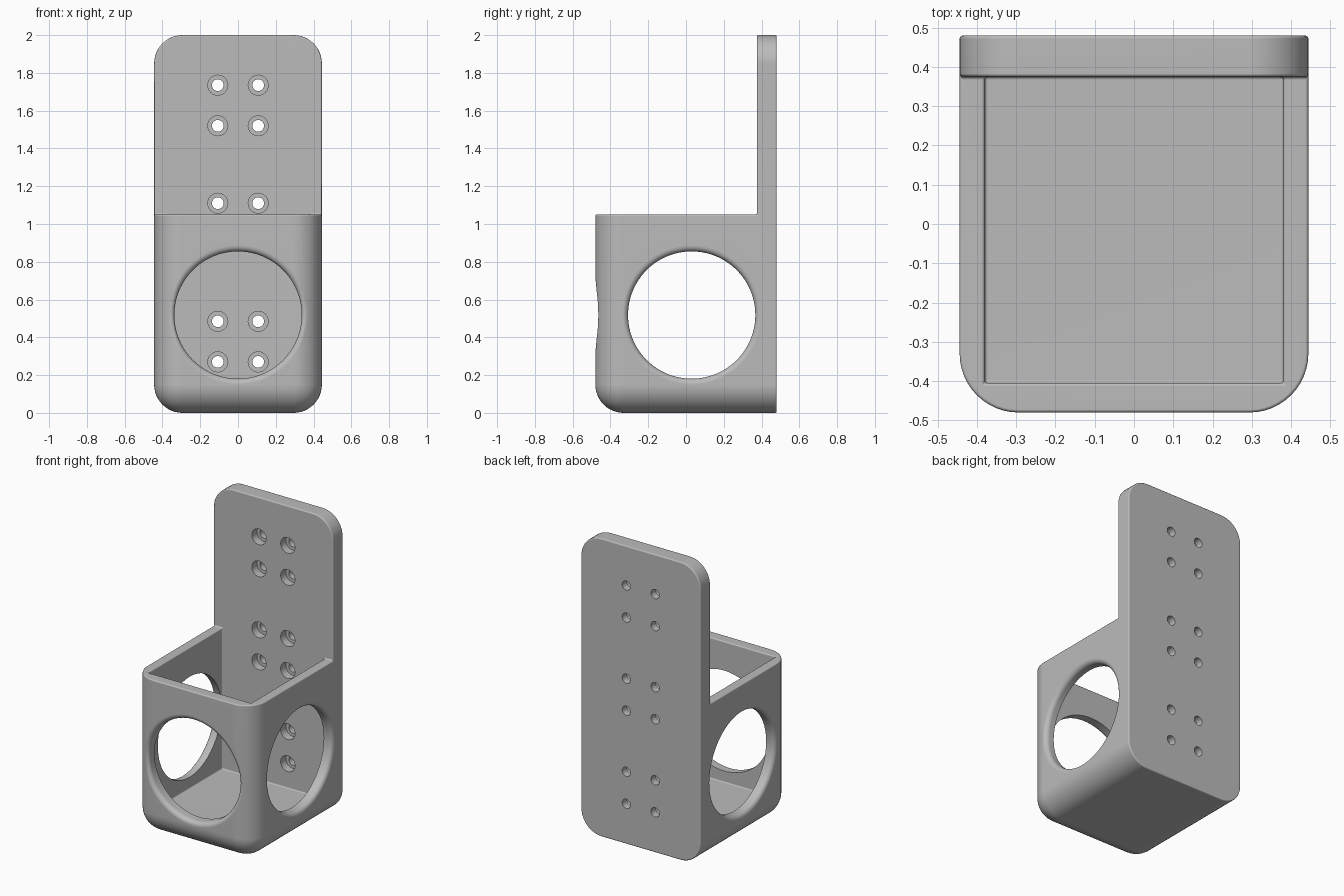
import bpy, bmesh, math
from mathutils import Matrix, Vector

cube = bpy.data.objects.get("Cube")
if cube:
    bpy.data.objects.remove(cube, do_unlink=True)

grey = bpy.data.materials.new("plain_grey")
grey.use_nodes = True
colour = (0.5, 0.5, 0.5, 1)
grey.diffuse_color = colour
grey.node_tree.nodes["Principled BSDF"].inputs["Base Color"].default_value = colour

HALF_W, FRONT, BACK, PLATE_Y = 0.444, -0.48, 0.48, 0.375
RIM, TOP, ROUND, SOFT = 1.05, 2.0, 0.15, 0.008
IN_X, IN_Y, FLOOR = 0.38, -0.405, 0.105
WINDOW_R, ROLL, WINDOW_Z = 0.337, 0.03, 0.518


def finish(bm, name):
    bmesh.ops.recalc_face_normals(bm, faces=bm.faces[:])
    mesh = bpy.data.meshes.new(name)
    bm.to_mesh(mesh)
    bm.free()
    mesh.materials.append(grey)
    obj = bpy.data.objects.new(name, mesh)
    bpy.context.collection.objects.link(obj)
    return obj


def box(lo, hi):
    bm = bmesh.new()
    bmesh.ops.create_cube(bm, size=1)
    for v in bm.verts:
        v.co = [lo[i] if v.co[i] < 0 else hi[i] for i in range(3)]
    return bm


def lathe(bm, profile, matrix, sides, sink=lambda x: 0):
    """Closed solid of (distance, radius) rings along local z, sunk by local x."""
    rings = []
    for d, r in profile:
        ring = []
        for i in range(sides):
            a = math.tau * i / sides
            x, y = r * math.cos(a), r * math.sin(a)
            ring.append(bm.verts.new(matrix @ Vector((x, y, d - sink(x)))))
        rings.append(ring)
    for a, b in zip(rings, rings[1:]):
        for i in range(sides):
            j = (i + 1) % sides
            bm.faces.new((a[i], a[j], b[j], b[i]))
    # Fan caps stay valid when the end ring is not flat
    for ring in (rings[0], rings[-1]):
        centre = bm.verts.new(sum((v.co for v in ring), Vector()) / sides)
        for i in range(sides):
            bm.faces.new((ring[i], ring[(i + 1) % sides], centre))


def apply(obj, mod):
    bpy.context.view_layer.objects.active = obj
    bpy.ops.object.modifier_apply(modifier=mod.name)


def cut(obj, cutter):
    mod = obj.modifiers.new("cut", 'BOOLEAN')
    mod.operation, mod.object, mod.solver = 'DIFFERENCE', cutter, 'EXACT'
    apply(obj, mod)
    bpy.data.objects.remove(cutter, do_unlink=True)


# Solid block with rounded front, bottom and top corners
bm = box((-HALF_W, FRONT, 0), (HALF_W, BACK, TOP))


def big_edge(edge):
    a, b = (v.co for v in edge.verts)
    along_y = abs(a.y - b.y) > 0.1
    front = a.y < 0 and b.y < 0 and min(a.z, b.z) < 0.1
    return along_y or front


bmesh.ops.bevel(bm, geom=[e for e in bm.edges if big_edge(e)], offset=ROUND,
                segments=12, profile=0.5, affect='EDGES')
bracket = finish(bm, "mounting_bracket")

# Remove the space in front of the plate and the inside of the box
bm = box((-0.6, -0.6, RIM), (0.6, PLATE_Y, 2.2))
for co, no in (((-IN_X, 0, 0), (1, 0, 0)), ((IN_X, 0, 0), (1, 0, 0)), ((0, IN_Y, 0), (0, 1, 0))):
    bmesh.ops.bisect_plane(bm, geom=bm.verts[:] + bm.edges[:] + bm.faces[:],
                           plane_co=co, plane_no=no)
opening = [f for f in bm.faces
           if abs(f.calc_center_median().z - RIM) < 0.001
           and abs(f.calc_center_median().x) < 0.1 and f.calc_center_median().y > IN_Y]
for face in bmesh.ops.extrude_discrete_faces(bm, faces=opening)["faces"]:
    for v in face.verts:
        v.co.z = FLOOR
cut(bracket, finish(bm, "inner_space"))

# Merge flat faces, then soften every sharp edge
bm = bmesh.new()
bm.from_mesh(bracket.data)
bmesh.ops.remove_doubles(bm, verts=bm.verts[:], dist=0.0001)
bmesh.ops.dissolve_limit(bm, angle_limit=0.002, verts=bm.verts[:], edges=bm.edges[:])
bm.to_mesh(bracket.data)
bm.free()
soften = bracket.modifiers.new("soften", 'BEVEL')
soften.width, soften.segments = SOFT, 3
soften.limit_method, soften.angle_limit = 'ANGLE', math.radians(40)
soften.use_clamp_overlap = False
apply(bracket, soften)


# Large round windows with a rolled outer lip
def lip(surface):
    arc = [math.pi / 2 * i / 6 for i in range(7)]
    return ([(surface - ROLL + ROLL * math.sin(a), WINDOW_R + ROLL * (1 - math.cos(a)))
             for a in arc] + [(surface + 0.1, WINDOW_R + ROLL)])


def corner_sink(x):
    past = max(0, abs(x) - (HALF_W - ROUND))
    return ROUND - math.sqrt(ROUND ** 2 - past ** 2)


for turn in (-1, 1):
    bm = bmesh.new()
    lathe(bm, [(0.2, WINDOW_R)] + lip(HALF_W),
          Matrix.Translation((0, 0.03, WINDOW_Z)) @ Matrix.Rotation(turn * math.pi / 2, 4, 'Y'), 96)
    cut(bracket, finish(bm, "side_window"))

bm = bmesh.new()
lathe(bm, [(0.2, WINDOW_R)] + lip(-FRONT),
      Matrix.Translation((0, 0, WINDOW_Z)) @ Matrix.Rotation(math.pi / 2, 4, 'X'), 96, corner_sink)
cut(bracket, finish(bm, "front_window"))

# Counterbored screw holes in two columns
bm = bmesh.new()
for z in (0.27, 0.485, 0.895, 1.11, 1.52, 1.735):
    for x in (-0.107, 0.107):
        lathe(bm, [(-0.55, 0.031), (-0.43, 0.031), (-0.43, 0.053), (-0.3, 0.053)],
              Matrix.Translation((x, 0, z)) @ Matrix.Rotation(math.pi / 2, 4, 'X'), 32)
cut(bracket, finish(bm, "screw_holes"))

# Smooth curves, crisp edges, flat panels
bpy.ops.object.select_all(action='DESELECT')
bracket.select_set(True)
bpy.context.view_layer.objects.active = bracket
bpy.ops.object.shade_smooth_by_angle(angle=math.radians(35))
flatten = bracket.modifiers.new("flat_panels", 'WEIGHTED_NORMAL')
flatten.keep_sharp = True
